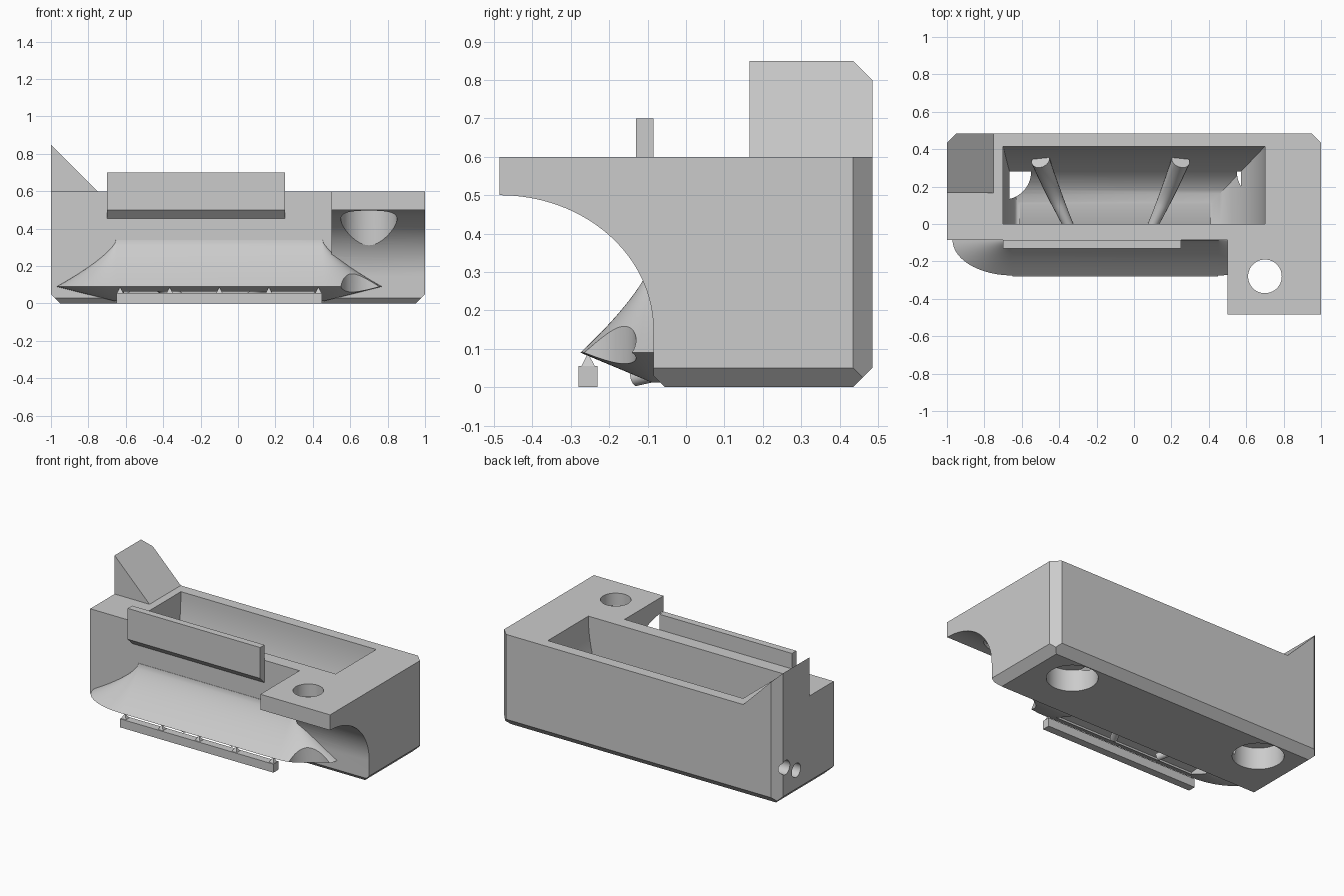
import bpy, bmesh
from math import sin, cos, pi
from mathutils import Vector

cube = bpy.data.objects.get("Cube")
if cube:
    bpy.data.objects.remove(cube, do_unlink=True)

grey = bpy.data.materials.new("light grey")
grey.use_nodes = True
grey.diffuse_color = (0.6, 0.6, 0.6, 1)
grey.node_tree.nodes["Principled BSDF"].inputs["Base Color"].default_value = (0.6, 0.6, 0.6, 1)


def finish(name, bm):
    bmesh.ops.recalc_face_normals(bm, faces=bm.faces)
    mesh = bpy.data.meshes.new(name)
    bm.to_mesh(mesh)
    bm.free()
    mesh.materials.append(grey)
    obj = bpy.data.objects.new(name, mesh)
    bpy.context.collection.objects.link(obj)
    return obj


def loft(name, rings, cuts=()):
    """Skin closed rings of points, then slice off everything beyond each cut plane."""
    bm = bmesh.new()
    rows = [[bm.verts.new(p) for p in ring] for ring in rings]
    n = len(rows[0])
    for a, b in zip(rows, rows[1:]):
        for i in range(n):
            j = (i + 1) % n
            bm.faces.new((a[i], a[j], b[j], b[i]))
    bm.faces.new(rows[0])
    bm.faces.new(rows[-1])
    for point, normal in cuts:
        geom = bm.verts[:] + bm.edges[:] + bm.faces[:]
        bmesh.ops.bisect_plane(bm, geom=geom, plane_co=point, plane_no=normal, clear_outer=True)
        bmesh.ops.holes_fill(bm, edges=[e for e in bm.edges if e.is_boundary], sides=0)
    return finish(name, bm)


def prism_x(name, profile, x0, x1, cuts=()):
    return loft(name, [[(x, y, z) for y, z in profile] for x in (x0, x1)], cuts)


def cylinder(name, center, radius, depth, axis):
    bm = bmesh.new()
    bmesh.ops.create_cone(bm, cap_ends=True, segments=64, radius1=radius, radius2=radius, depth=depth)
    turn = Vector((0, 0, 1)).rotation_difference(Vector(axis)).to_matrix()
    bmesh.ops.rotate(bm, verts=bm.verts, matrix=turn)
    bmesh.ops.translate(bm, verts=bm.verts, vec=center)
    return finish(name, bm)


def combine(target, other, operation):
    """Apply a boolean and remove the helper."""
    mod = target.modifiers.new("boolean", "BOOLEAN")
    mod.operation, mod.solver, mod.object = operation, "EXACT", other
    bpy.context.view_layer.update()
    graph = bpy.context.evaluated_depsgraph_get()
    mesh = bpy.data.meshes.new_from_object(target.evaluated_get(graph))
    target.modifiers.clear()
    target.data = mesh
    bpy.data.objects.remove(other, do_unlink=True)


# Main block with bevelled bottom and back edges
FRONT, BACK, C = -0.085, 0.485, 0.05
corner_cuts = [((s, BACK - C, 0), (s, 1, 0)) for s in (-1, 1)]
bottom_cuts = [((s, 0, C), (s, 0, -1)) for s in (-1, 1)] + [((0, BACK, C), (0, 1, -1))]
block_profile = [(FRONT, 0.6), (FRONT, 0.03), (-0.055, 0), (BACK, 0), (BACK, 0.6)]
body = prism_x("body", block_profile, -1, 1, corner_cuts + bottom_cuts)

# Overhanging arm with an arched underside
arch = [(-0.485 + 0.4 * sin(t * pi / 64), 0.15 + 0.35 * cos(t * pi / 64)) for t in range(33)]
arm = prism_x("arm", [(-0.06, 0.6), (-0.485, 0.6)] + arch + [(-0.06, 0.15)], 0.5, 1)
combine(body, arm, "UNION")

# Flared front lip with rounded ends
X0, X1, REACH = -0.65, 0.45, 0.19


def lip_ring(d, z):
    w, steps = d / REACH * 0.32, 20
    right = [(X1 + w * cos(i * pi / 2 / steps), FRONT - d * sin(i * pi / 2 / steps), z)
             for i in range(steps + 1)]
    left = [(X0 + X1 - x, y, z) for x, y, z in reversed(right)]
    return [(X1 + w, -0.05, z)] + right + left + [(X0 - w, -0.05, z)]


rings = [lip_ring(0.003, 0.012)]
for i in range(17):
    u = i / 16
    rings.append(lip_ring(max(REACH * (1 - u) ** 1.4, 0.002), 0.09 + 0.25 * u))
combine(body, loft("lip", rings), "UNION")

# Hopper: straight front wall, curved back and ends
hopper = []
for i in range(25):
    a = i / 24 * pi / 2
    f, z = sin(a), 0.6 - 0.56 * cos(a)
    xl, xr, yb = -0.62 - 0.08 * f, 0.4 + 0.3 * f, 0.1 + 0.315 * f
    hopper.append([(xl, 0, z), (xr, 0, z), (xr, yb, z), (xl, yb, z)])
hopper.append([(x, y, 0.7) for x, y, z in hopper[-1]])
combine(body, loft("hopper_cutter", hopper), "DIFFERENCE")

# Outlet slot under the lip
slot = [(0.11, 0.04), (0.01, 0.03), (-0.1, -0.02), (-0.22, 0.03), (-0.21, 0.075), (0.01, 0.1), (0.11, 0.1)]
combine(body, prism_x("slot_cutter", slot, -0.61, 0.41), "DIFFERENCE")

# Bolt hole and its counterbore, bottom recesses, side ports
cutters = [
    ((0.7, -0.28, 0.5), 0.09, 0.6, (0, 0, 1)),
    ((0.7, -0.28, 0.27), 0.15, 0.5, (0, 0, 1)),
    ((0.7, 0.28, 0), 0.15, 0.28, (0, 0, 1)),
    ((-0.7, 0.28, 0), 0.15, 0.28, (0, 0, 1)),
    ((-0.95, 0.41, 0.23), 0.045, 0.3, (1, 0, 0)),
    ((-0.92, 0.3, 0.17), 0.045, 0.4, (1, 0, 0)),
]
for center, radius, depth, axis in cutters:
    combine(body, cylinder("hole_cutter", center, radius, depth, axis), "DIFFERENCE")

# Corner fin
fin = [[(-1, y, 0.6), (-0.75, y, 0.6), (-1, y, 0.85)] for y in (0.165, BACK)]
loft("corner_fin", fin, corner_cuts[:1])

# Upright front plate with a slanted underside
plate = [(-0.13, 0.7), (-0.13, 0.5), (FRONT, 0.455), (FRONT, 0.7)]
prism_x("front_plate", plate, -0.7, 0.25)

# Front rail and the pointed pegs on it
prism_x("front_rail", [(-0.28, 0), (-0.23, 0), (-0.23, 0.055), (-0.28, 0.055)], X0, X1)
for i in range(5):
    x = X0 + 0.02 + i * (X1 - X0 - 0.04) / 4
    loft("rail_peg", [[(x + sx * r, -0.255 + sy * r, z) for sx, sy in ((-1, -1), (1, -1), (1, 1), (-1, 1))]
                      for r, z in ((0.02, 0.05), (0.002, 0.085))])

# Tapered guide vanes running down the hopper
vane_path = [(0.375, 0.34, 0.27, 1), (0.32, 0.2, 0.11, 0.85), (0.23, 0, 0.06, 0.55), (0.165, -0.135, 0.025, 0.45)]
for side, name in ((-1, "right_vane"), (1, "left_vane")):
    curve = bpy.data.curves.new(name, "CURVE")
    curve.dimensions = "3D"
    curve.bevel_depth, curve.bevel_resolution, curve.use_fill_caps = 0.05, 6, True
    spline = curve.splines.new("NURBS")
    spline.points.add(len(vane_path) - 1)
    spline.use_endpoint_u, spline.order_u = True, 3
    for point, (x, y, z, r) in zip(spline.points, vane_path):
        point.co, point.radius = (-0.125 + side * x, y, z, 1), r
    curve.materials.append(grey)
    bpy.context.collection.objects.link(bpy.data.objects.new(name, curve))

# Smooth the curved faces only
bpy.ops.object.select_all(action="DESELECT")
body.select_set(True)
bpy.context.view_layer.objects.active = body
bpy.ops.object.shade_smooth_by_angle(angle=pi / 6)
